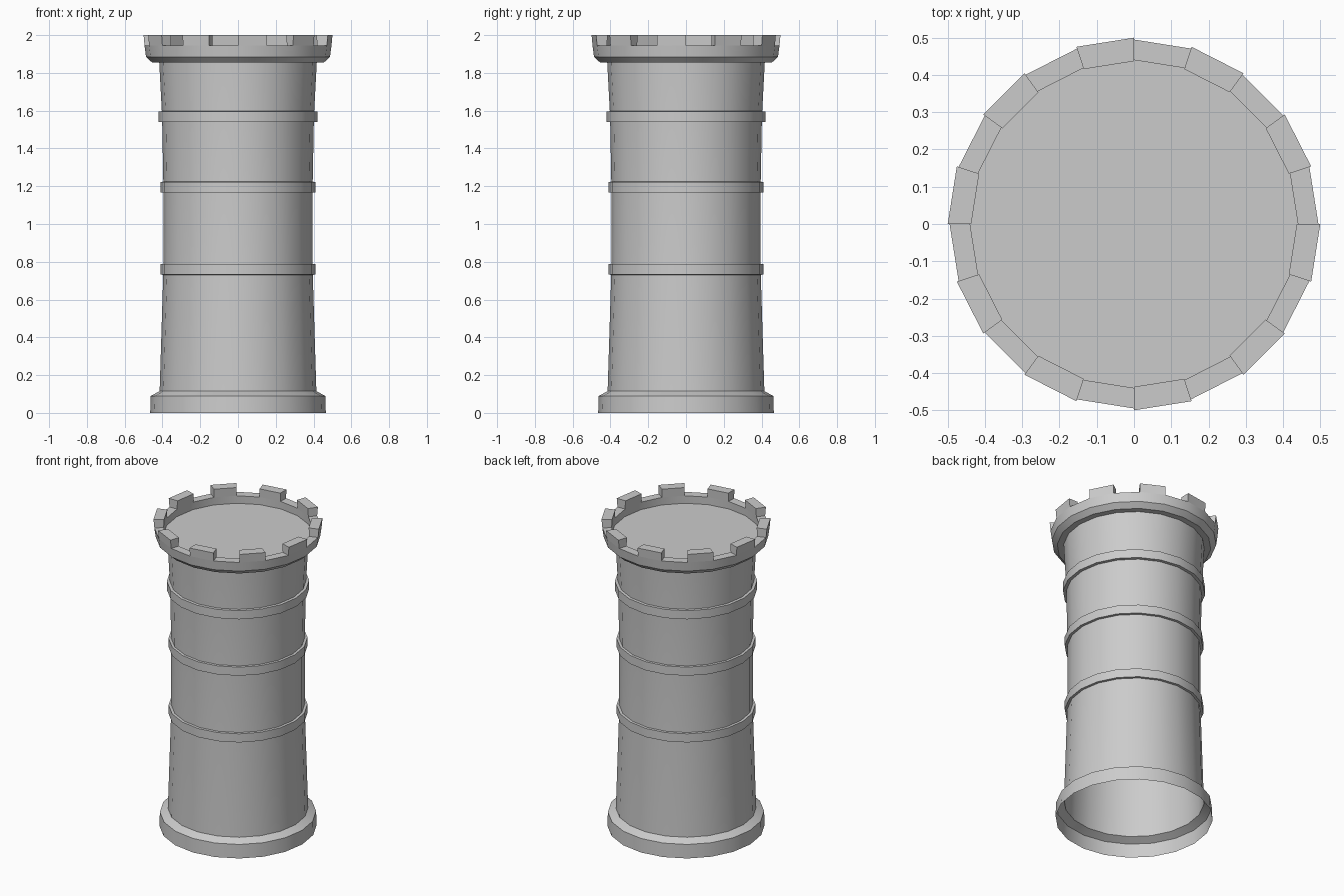
import bpy, bmesh
from math import cos, sin, pi, radians

if "Cube" in bpy.data.objects:
    bpy.data.objects.remove(bpy.data.objects["Cube"])

SIDES = 20


def point(i, r, z):
    a = 2 * pi * i / SIDES
    return (r * cos(a), r * sin(a), z)


def finish(name, bm):
    bmesh.ops.remove_doubles(bm, verts=bm.verts, dist=1e-5)
    mesh = bpy.data.meshes.new(name)
    bm.to_mesh(mesh)
    bm.free()
    obj = bpy.data.objects.new(name, mesh)
    bpy.context.collection.objects.link(obj)
    bpy.ops.object.select_all(action='DESELECT')
    obj.select_set(True)
    bpy.context.view_layer.objects.active = obj
    bpy.ops.object.shade_smooth_by_angle(angle=radians(25))
    return obj


def revolve(name, profile):
    """Turn an (r, z) profile, listed bottom to top, into an open shell."""
    bm = bmesh.new()
    rings = [[bm.verts.new(point(i, r, z)) for i in range(SIDES)] for r, z in profile]
    for a, b in zip(rings, rings[1:]):
        for i in range(SIDES):
            j = (i + 1) % SIDES
            bm.faces.new((a[i], a[j], b[j], b[i]))
    return finish(name, bm)


# Base plinth, open underneath
revolve("base_plinth", [(0.465, 0), (0.462, 0.09), (0.415, 0.115)])

# Waisted shaft
revolve("shaft", [(0.415, 0.115), (0.395, 0.76), (0.395, 1.195),
                  (0.402, 1.57), (0.417, 1.855)])

# Raised bands around the shaft
for name, z, r, inner in (("lower_band", 0.76, 0.411, 0.395),
                          ("middle_band", 1.195, 0.411, 0.395),
                          ("upper_band", 1.568, 0.421, 0.402)):
    revolve(name, [(inner, z - 0.029), (r, z - 0.028), (r, z + 0.028), (inner, z + 0.029)])

# Overhanging parapet: outer wall and sunken inner wall
revolve("parapet_outer", [(0.416, 1.855), (0.455, 1.855), (0.487, 1.885), (0.495, 1.945)])
revolve("parapet_inner", [(0.44, 1.945), (0.442, 1.895)])

# Roof floor
bm = bmesh.new()
bm.faces.new([bm.verts.new(point(i, 0.442, 1.895)) for i in range(SIDES)])
finish("roof_floor", bm)

# Battlements: a merlon on every second side, a flat sill between
bm = bmesh.new()
for i in range(SIDES):
    o0, o1, n1, n0 = [bm.verts.new(point(k, r, 1.945)) for k, r in
                      ((i, 0.495), (i + 1, 0.495), (i + 1, 0.44), (i, 0.44))]
    if i % 2 == 0:
        bm.faces.new((o0, o1, n1, n0))
        continue
    low = [o0, o1, n1, n0]
    top = [bm.verts.new(point(k, r, 2.0)) for k, r in
           ((i, 0.5), (i + 1, 0.5), (i + 1, 0.437), (i, 0.437))]
    bm.faces.new(top)
    for a in range(4):
        b = (a + 1) % 4
        bm.faces.new((low[a], low[b], top[b], top[a]))
finish("battlements", bm)
